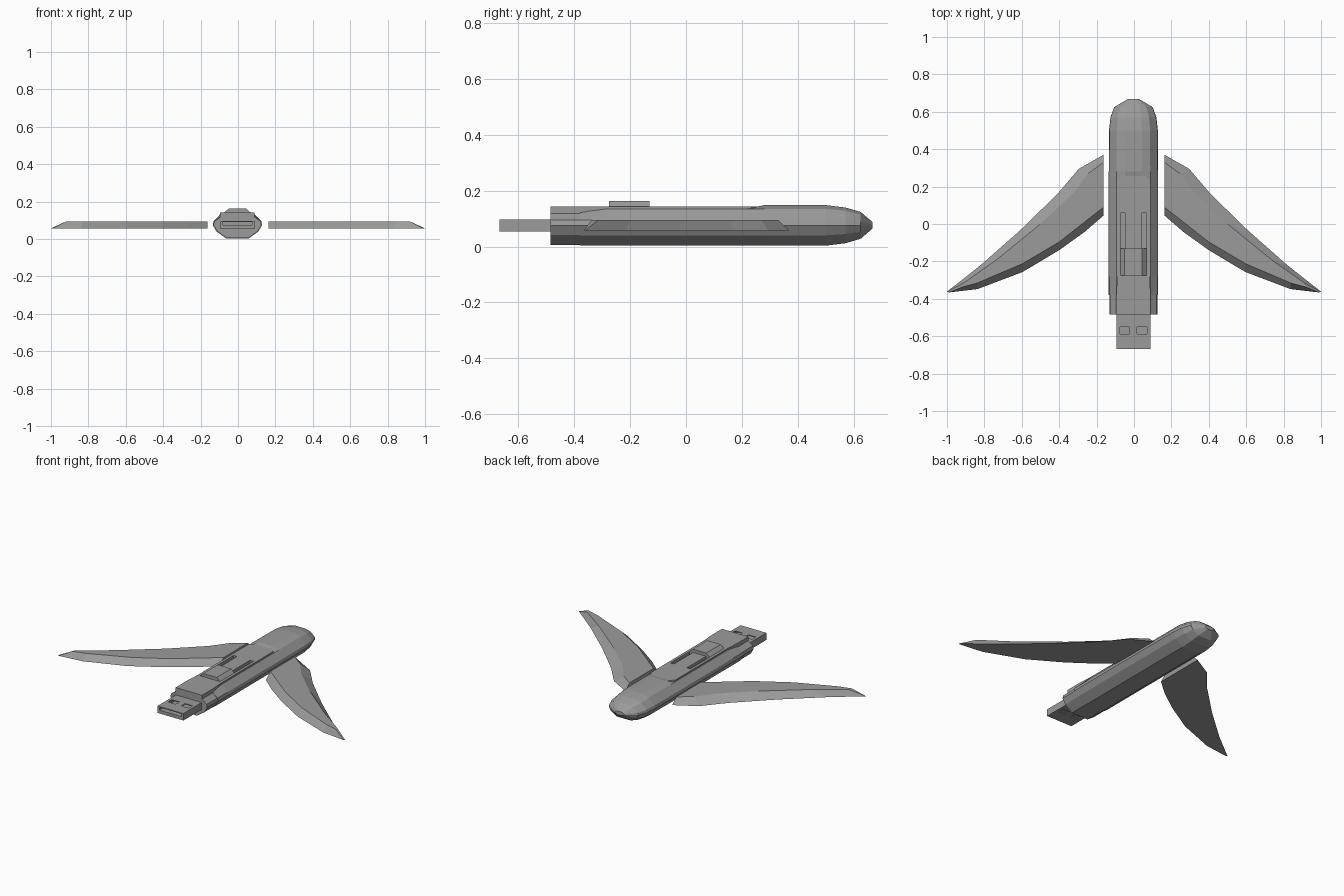
import bpy
import bmesh

cube = bpy.data.objects.get("Cube")
if cube:
    bpy.data.objects.remove(cube, do_unlink=True)

grey = bpy.data.materials.new("plain grey")
grey.use_nodes = True
grey.diffuse_color = (0.33, 0.33, 0.33, 1)
grey.node_tree.nodes["Principled BSDF"].inputs["Base Color"].default_value = (0.33, 0.33, 0.33, 1)

CX = -0.003   # centre line of the stick
MID = 0.076   # height of the stick's axis


def loft(name, rings):
    """Skin a list of equal closed rings and cap both ends."""
    bm = bmesh.new()
    rows = [[bm.verts.new(p) for p in ring] for ring in rings]
    n = len(rows[0])
    for a, b in zip(rows, rows[1:]):
        for i in range(n):
            j = (i + 1) % n
            bm.faces.new((a[i], a[j], b[j], b[i]))
    bm.faces.new(rows[0][::-1])
    bm.faces.new(rows[-1])
    bmesh.ops.recalc_face_normals(bm, faces=bm.faces)
    mesh = bpy.data.meshes.new(name)
    bm.to_mesh(mesh)
    bm.free()
    mesh.materials.append(grey)
    obj = bpy.data.objects.new(name, mesh)
    bpy.context.collection.objects.link(obj)
    return obj


def box(name, x0, x1, y0, y1, z0, z1):
    return loft(name, [[(x0, y0, z), (x1, y0, z), (x1, y1, z), (x0, y1, z)] for z in (z0, z1)])


def cut(obj, cutters):
    """Subtract each cutter, then discard it."""
    bpy.context.view_layer.objects.active = obj
    for c in cutters:
        c.hide_render = True
        mod = obj.modifiers.new("cut", 'BOOLEAN')
        mod.operation = 'DIFFERENCE'
        mod.solver = 'EXACT'
        mod.object = c
        bpy.ops.object.modifier_apply(modifier=mod.name)
        bpy.data.objects.remove(c, do_unlink=True)


# Faceted cross-section of the casing, right half from bottom to top
HALF = [(0.06, 0.003), (0.112, 0.04), (0.132, 0.075), (0.128, 0.095), (0.09, 0.135), (0.045, 0.148)]


def section(y, sx, sz, top):
    pts = [(x * sx, min(MID + (z - MID) * sz, top)) for x, z in HALF]
    ring = pts + [(-x, z) for x, z in reversed(pts)]
    return [(CX + x, y, z) for x, z in ring]


# Casing: lower deck at the front, hump and rounded nose at the back
loft("casing", [section(*r) for r in [
    (-0.38, 1, 1, 0.122), (-0.28, 1, 1, 0.135), (0.22, 1, 1, 0.135), (0.28, 1, 1, 0.148),
    (0.50, 0.99, 1, 0.148), (0.57, 0.93, 0.88, 0.148),
    (0.625, 0.78, 0.66, 0.148), (0.667, 0.24, 0.16, 0.148)]])

# Collar around the plug
loft("collar", [section(-0.485, 0.97, 0.97, 0.122), section(-0.375, 0.97, 0.97, 0.122)])

# Top panel with flared front and arched back end
outline = [(0.092, -0.485), (0.092, -0.38), (0.086, -0.28), (0.086, 0.235), (0.05, 0.268), (0.02, 0.28)]
outline += [(-x, y) for x, y in reversed(outline)]
panel = loft("top_panel", [[(CX + x, y, z) for x, y in outline] for z in (0.10, 0.143)])

# Two slots the slider runs along, cut through panel and casing
casing = bpy.data.objects["casing"]
for part in (panel, casing):
    cut(part, [box("slot_cutter", CX + s * 0.057 - 0.012, CX + s * 0.057 + 0.012,
                   -0.20, 0.06, 0.125, 0.2) for s in (-1, 1)])

# Slider with sloping sides
loft("slider", [[(CX + x, y, z) for x, z in
                 [(-0.069, 0.125), (0.069, 0.125), (0.069, 0.143), (0.047, 0.163),
                  (-0.047, 0.163), (-0.069, 0.143)]] for y in (-0.275, -0.13)])

# Metal plug: hollow mouth and two windows above and below
plug = box("plug", CX - 0.09, CX + 0.09, -0.667, -0.47, 0.053, 0.097)
cutters = [box("mouth_cutter", CX - 0.077, CX + 0.077, -0.70, -0.52, 0.074, 0.091)]
for s in (-1, 1):
    x = CX + s * 0.046
    cutters.append(box("upper_window_cutter", x - 0.026, x + 0.026, -0.588, -0.55, 0.085, 0.12))
    cutters.append(box("lower_window_cutter", x - 0.026, x + 0.026, -0.588, -0.55, 0.03, 0.06))
cut(plug, cutters)

# Swept wings: leading edge, leading ridge, trailing ridge, trailing edge
LOW, HIGH = 0.057, 0.094
STATIONS = [
    ((0.163, 0.37), (0.163, 0.33), (0.163, 0.09), (0.163, 0.045)),
    ((0.295, 0.295), (0.245, 0.27), (0.265, 0.01), (0.265, -0.043)),
    ((0.41, 0.16), (0.32, 0.17), (0.40, -0.096), (0.40, -0.14)),
    ((0.61, -0.035), (0.50, 0.0), (0.596, -0.212), (0.596, -0.257)),
    ((0.82, -0.22), (0.74, -0.195), (0.837, -0.315), (0.837, -0.348)),
    ((1.0, -0.362), (0.91, -0.315), (0.92, -0.338), (0.99, -0.366))]
for side, s in (("left", 1), ("right", -1)):
    loft(side + "_wing", [[(s * x, y, z) for (x, y), z in zip(st, (LOW, HIGH, HIGH, LOW))]
                          for st in STATIONS])
